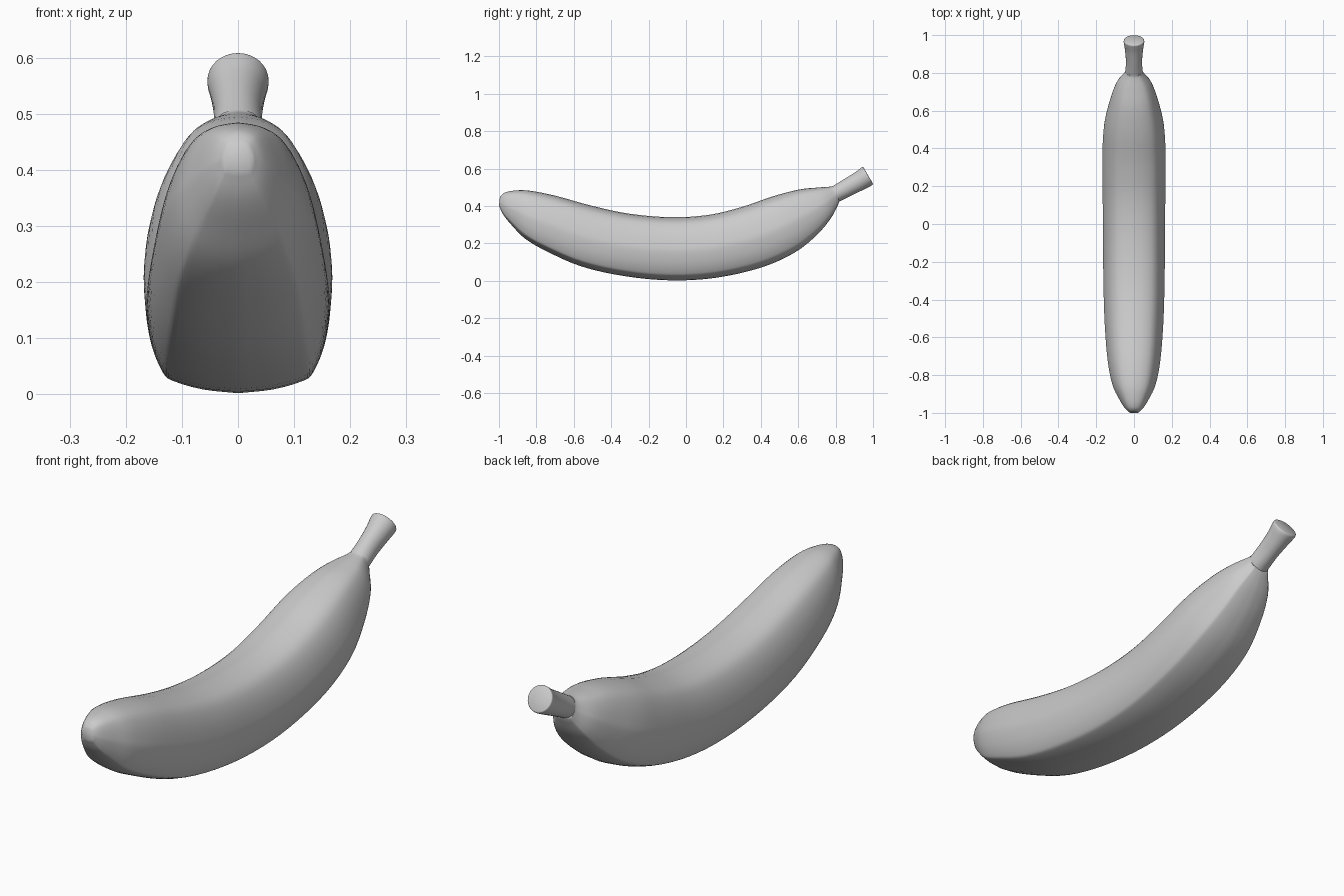
import bpy, bmesh, math
from mathutils import Vector

cube = bpy.data.objects.get("Cube")
if cube:
    bpy.data.objects.remove(cube, do_unlink=True)

grey = bpy.data.materials.new("plain_grey")
grey.use_nodes = True
grey.diffuse_color = (0.6, 0.6, 0.6, 1)
grey.node_tree.nodes["Principled BSDF"].inputs["Base Color"].default_value = (0.6, 0.6, 0.6, 1)


def smooth_path(points, steps):
    """Catmull-Rom curve through points of any dimension."""
    pts = [Vector(p) for p in points]
    pts = [pts[0] * 2 - pts[1]] + pts + [pts[-1] * 2 - pts[-2]]
    out = []
    for a, b, c, d in zip(pts, pts[1:], pts[2:], pts[3:]):
        for k in range(steps):
            t = k / steps
            out.append(0.5 * (2 * b + (c - a) * t + (2 * a - 5 * b + 4 * c - d) * t * t
                              + (3 * b - a - 3 * c + d) * t ** 3))
    return out + [pts[-2]]


def loft(name, stations, section, steps, angle):
    """Skin a closed section along rings given as top y, z, bottom y, z, half width."""
    bm = bmesh.new()
    rings = []
    flat = [s[:4] for s in stations]
    widths = smooth_path([(s[4], 0) for s in stations], steps)
    for (ty, tz, by, bz), (w, _) in zip(smooth_path(flat, steps), widths):
        top, bottom = Vector((0, ty, tz)), Vector((0, by, bz))
        mid, up = (top + bottom) / 2, (top - bottom) / 2
        rings.append([bm.verts.new(mid + up * v + Vector((u * w, 0, 0))) for u, v in section])
    n = len(section)
    for r, q in zip(rings, rings[1:]):
        for i in range(n):
            bm.faces.new((r[i], r[(i + 1) % n], q[(i + 1) % n], q[i]))
    bm.faces.new(rings[0])
    bm.faces.new(rings[-1])
    bmesh.ops.recalc_face_normals(bm, faces=bm.faces)
    mesh = bpy.data.meshes.new(name)
    bm.to_mesh(mesh)
    bm.free()
    mesh.materials.append(grey)
    obj = bpy.data.objects.new(name, mesh)
    bpy.context.collection.objects.link(obj)
    bpy.ops.object.select_all(action="DESELECT")
    obj.select_set(True)
    bpy.context.view_layer.objects.active = obj
    bpy.ops.object.shade_smooth_by_angle(angle=math.radians(angle))
    return obj


# Softly ridged cross-section, mirrored from its right half
half = [(0, 1), (.35, .95), (.66, .8), (.86, .48), (.97, .1), (.99, -.15),
        (.93, -.5), (.81, -.78), (.7, -.87), (.38, -.96), (0, -1)]
half = [tuple(p) for p in smooth_path(half, 3)]
peel_section = half + [(-u, v) for u, v in half[-2:0:-1]]

# Curved body, from blunt tip to neck
loft("fruit_body", [
    (-.995, .448, -1, .4, .025), (-.972, .47, -.975, .35, .05),
    (-.92, .482, -.93, .295, .08), (-.84, .482, -.86, .225, .115),
    (-.7, .455, -.75, .16, .14), (-.5, .4, -.56, .077, .156),
    (-.3, .358, -.33, .025, .163), (-.08, .34, -.08, .002, .165),
    (.12, .352, .16, .016, .167), (.3, .395, .4, .07, .169),
    (.46, .45, .58, .15, .159), (.6, .487, .7, .245, .128),
    (.7, .498, .775, .335, .095), (.77, .503, .81, .4, .056),
    (.785, .507, .82, .425, .046)], peel_section, 4, 50)

# Round stem flaring to a rounded flat end
circle = [(math.sin(math.tau * i / 32), math.cos(math.tau * i / 32)) for i in range(32)]
loft("stem", [
    (.775, .5, .812, .42, .046), (.84, .54, .882, .455, .043),
    (.9, .577, .945, .485, .048), (.93, .599, .985, .505, .054),
    (.943, .608, .998, .514, .054), (.95, .605, .999, .52, .048)], circle, 4, 50)
